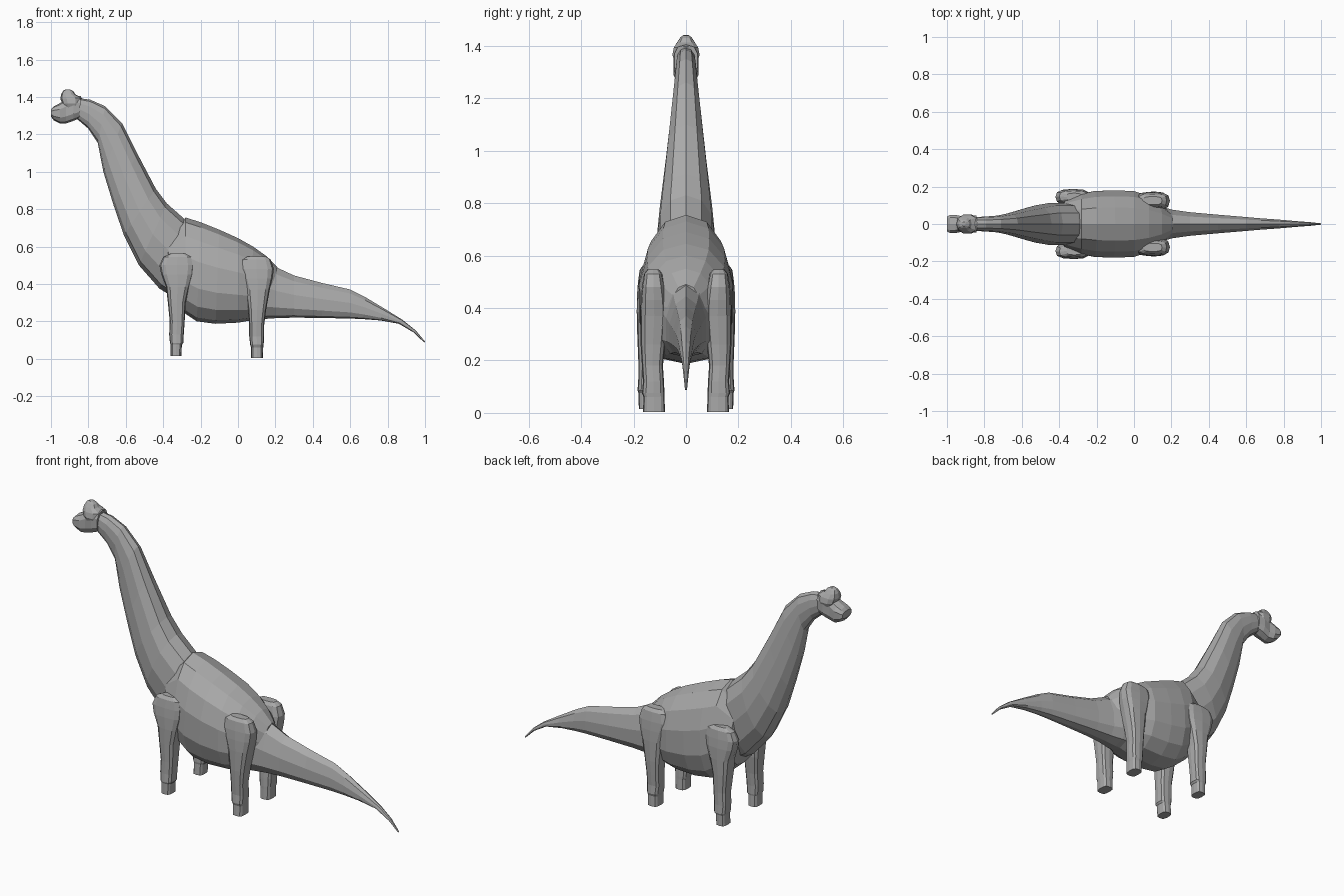
import bpy, bmesh, math

skin = bpy.data.materials.new("grey skin")
skin.diffuse_color = (0.4, 0.4, 0.4, 1)


def loft(name, sections, sides=12, power=1.0, shift=0.0):
    """Skin rings given as (x, z, x, z, half width, y centre); the two points are opposite ends."""
    bm = bmesh.new()
    rings = []
    for ax, az, bx, bz, w, yc in sections:
        ring = []
        for i in range(sides):
            t = 2 * math.pi * i / sides
            c, s = math.cos(t), math.sin(t)
            c = math.copysign(abs(c) ** power, c)
            s = math.copysign(abs(s) ** power, s)
            c -= shift * (1 - c * c)
            k = (1 - c) / 2
            ring.append(bm.verts.new((ax + (bx - ax) * k, yc + w * s, az + (bz - az) * k)))
        rings.append(ring)
    for r, q in zip(rings, rings[1:]):
        for i in range(sides):
            j = (i + 1) % sides
            bm.faces.new((r[i], r[j], q[j], q[i]))
    bm.faces.new(rings[0])
    bm.faces.new(rings[-1])
    bmesh.ops.recalc_face_normals(bm, faces=bm.faces)
    mesh = bpy.data.meshes.new(name)
    bm.to_mesh(mesh)
    bm.free()
    mesh.materials.append(skin)
    obj = bpy.data.objects.new(name, mesh)
    bpy.context.collection.objects.link(obj)
    return obj


def centred(rows):
    return [row + (0.0,) for row in rows]


# Barrel-shaped body, top and bottom outline with half width
loft("body", centred([
    (-.40, .57, -.39, .40, .07), (-.375, .66, -.36, .31, .135),
    (-.28, .755, -.28, .24, .165), (-.20, .73, -.22, .2, .18),
    (-.10, .69, -.12, .187, .184), (0, .645, 0, .193, .18),
    (.08, .60, .07, .205, .155), (.15, .55, .13, .22, .115),
    (.21, .49, .18, .26, .06)]), 14, .88, .08)

# Long neck, back outline and throat outline
loft("neck", centred([
    (-.86, 1.395, -.87, 1.29, .036), (-.79, 1.385, -.80, 1.23, .04),
    (-.71, 1.35, -.75, 1.155, .045), (-.62, 1.26, -.72, 1.0, .058),
    (-.54, 1.10, -.665, .82, .078), (-.44, .91, -.61, .66, .10),
    (-.38, .83, -.53, .50, .112), (-.295, .755, -.42, .375, .112),
    (-.24, .70, -.33, .32, .10)]), 12, .9)

# Tail, widest below the middle
loft("tail", centred([
    (.06, .58, .04, .212, .115), (.14, .535, .13, .212, .10), (.21, .487, .2, .217, .08),
    (.30, .445, .30, .22, .066), (.45, .405, .45, .218, .052),
    (.60, .37, .60, .215, .039), (.68, .33, .67, .212, .032),
    (.78, .27, .76, .205, .025), (.88, .208, .86, .187, .016),
    (.95, .152, .94, .14, .01), (1.0, .092, .995, .087, .004)]), 10, .95, .28)

# Head: muzzle with flared lips, then the domed crest and brow
loft("muzzle", centred([
    (-1.0, 1.335, -1.0, 1.295, .042), (-.985, 1.35, -.985, 1.275, .05),
    (-.955, 1.365, -.95, 1.257, .05), (-.92, 1.385, -.92, 1.258, .043),
    (-.88, 1.40, -.88, 1.272, .05), (-.84, 1.405, -.848, 1.285, .046)]), 10, .75)
loft("crest", centred([
    (-.93, 1.33, -.845, 1.33, .04), (-.94, 1.365, -.84, 1.365, .054),
    (-.95, 1.39, -.835, 1.395, .048), (-.945, 1.415, -.868, 1.412, .035),
    (-.935, 1.433, -.88, 1.43, .022), (-.918, 1.441, -.90, 1.44, .012)]), 10, .75)

# Leg outlines: front edge x, back edge x, height, half width, y centre
FRONT = [(-.36, -.28, .562, .02, .145), (-.40, -.245, .545, .03, .147),
         (-.42, -.235, .50, .038, .145), (-.41, -.24, .45, .045, .142),
         (-.385, -.26, .385, .05, .138), (-.375, -.28, .30, .048, .138),
         (-.365, -.285, .20, .04, .142), (-.368, -.29, .13, .038, .144),
         (-.364, -.292, .085, .04, .145), (-.36, -.30, .075, .037, .144),
         (-.36, -.303, .015, .038, .142)]
HIND = [(.05, .15, .547, .022, .125), (.02, .175, .53, .035, .125),
        (.005, .192, .48, .044, .124), (.02, .185, .43, .05, .122),
        (.04, .17, .37, .053, .121), (.055, .15, .26, .047, .126),
        (.06, .14, .18, .04, .128), (.06, .14, .12, .04, .124),
        (.065, .137, .075, .043, .125), (.07, .135, .06, .04, .122),
        (.07, .133, .003, .042, .122)]
for part, rows in (("front_leg", FRONT), ("hind_leg", HIND)):
    for side, sign in (("left", -1), ("right", 1)):
        loft(f"{part}_{side}", [(a, z, b, z, w, sign * y) for a, b, z, w, y in rows], 12, .62)
